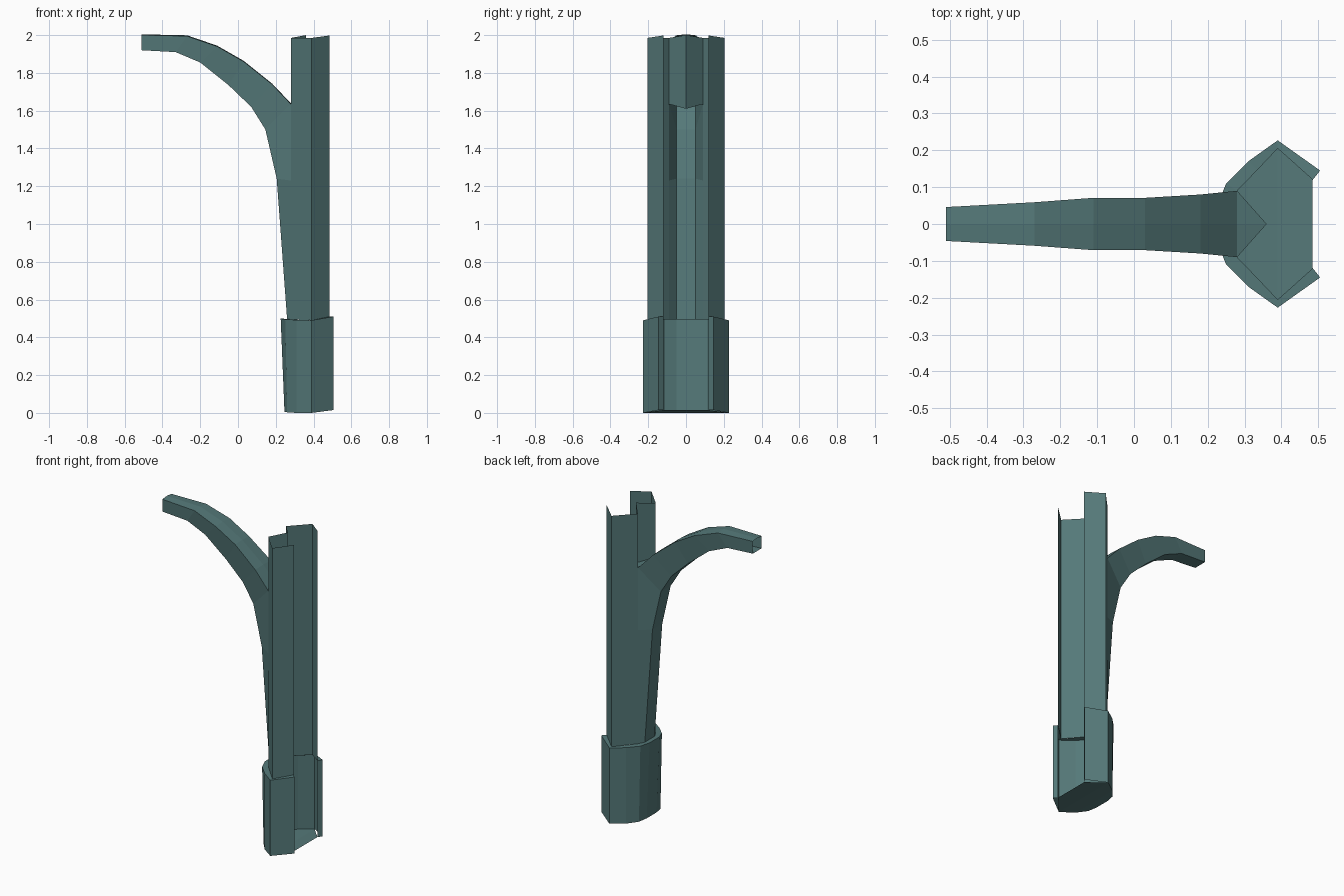
import bpy, bmesh

if "Cube" in bpy.data.objects:
    bpy.data.objects.remove(bpy.data.objects["Cube"])


def sheet(name, strips, close_centre=False):
    """Skin rows of points into flat-faced sheets, mirrored across y = 0."""
    bm = bmesh.new()
    for rows in strips:
        grid = [[bm.verts.new(p) for p in row] for row in rows]
        for a, b in zip(grid, grid[1:]):
            for i in range(len(a) - 1):
                bm.faces.new((a[i], a[i + 1], b[i + 1], b[i]))
    # mirrored half
    geom = bm.verts[:] + bm.edges[:] + bm.faces[:]
    copy = bmesh.ops.duplicate(bm, geom=geom)["geom"]
    new_verts = [g for g in copy if isinstance(g, bmesh.types.BMVert)]
    new_faces = [g for g in copy if isinstance(g, bmesh.types.BMFace)]
    for v in new_verts:
        v.co.y *= -1
    bmesh.ops.reverse_faces(bm, faces=new_faces)
    bmesh.ops.remove_doubles(bm, verts=bm.verts[:], dist=0.0005)
    bmesh.ops.dissolve_degenerate(bm, dist=0.0001, edges=bm.edges[:])
    me = bpy.data.meshes.new(name)
    bm.to_mesh(me)
    bm.free()
    ob = bpy.data.objects.new(name, me)
    bpy.context.collection.objects.link(ob)
    me.materials.append(mat)
    return ob


mat = bpy.data.materials.new("teal")
mat.diffuse_color = (0.09, 0.19, 0.19, 1)
mat.use_nodes = True
mat.node_tree.nodes["Principled BSDF"].inputs["Base Color"].default_value = mat.diffuse_color

# Post: open-backed folded wall, with a V-shaped groove above the arm
plan = [(.485, .12), (.39, .205), (.28, .09)]
tops = [1.998, 1.985, 1.985]
low = [(x, y, z) for (x, y), z in zip(plan, (.51, .49, .495))]
high = [(x, y, z) for (x, y), z in zip(plan, tops)]
groove = [[(.28, .09, 1.635), (.36, 0, 1.61)],
          [(.28, .09, 1.985), (.36, 0, 2.0)]]
sheet("post", [[high, low], groove[::-1]])

# Arm: tapered hollow bracket that sweeps out of the post
upper = [(-.51, 2, .046), (-.27, 1.995, .059), (-.11, 1.94, .071),
         (.03, 1.86, .071), (.18, 1.74, .08), (.28, 1.635, .09),
         (.28, 1.23, .09), (.28, .495, .09)]
lower = [(-.51, 1.92, .045), (-.33, 1.91, .048), (-.2, 1.855, .05),
         (-.05, 1.735, .05), (.07, 1.62, .05), (.145, 1.5, .05),
         (.205, 1.24, .05), (.26, .495, .05)]
arm_rows = []
for i, ((ux, uz, uy), (lx, lz, ly)) in enumerate(zip(upper, lower)):
    arm_rows.append([(ux, uy, uz), (lx, ly, lz), (lx, 0, lz)])
arm_top = [[(x, 0, z + .004), (x, y, z)] for x, z, y in upper[:6]]
arm_top.append([(.36, 0, 1.61), (.28, .09, 1.635)])
sheet("arm", [arm_rows, arm_top])

# Base: wider open-backed sleeve with a ledge around the post and a floor
ring_top = [(.485, .12, .51), (.505, .145, .51), (.39, .227, .49),
            (.31, .17, .492), (.25, .11, .495), (.226, .05, .5), (.226, 0, .5)]
ring_low = [(.485, .12, .015), (.505, .145, .015), (.39, .227, 0),
            (.31, .17, 0), (.26, .11, .003), (.246, .05, .006), (.246, 0, .006)]
inner = [(.485, .12, .51), (.485, .12, .51), (.39, .205, .49),
         (.335, .147, .492), (.28, .09, .495), (.26, .05, .495), (.26, 0, .495)]
floor = [(x, 0, z) for x, y, z in ring_low]
# ledge skips the doubled first corner
ledge = [inner[1:], ring_top[1:]]
sheet("base", [[ring_top, ring_low], ledge,
               [[ring_low[0]] + ring_low[2:], [floor[0]] + floor[2:]]])
